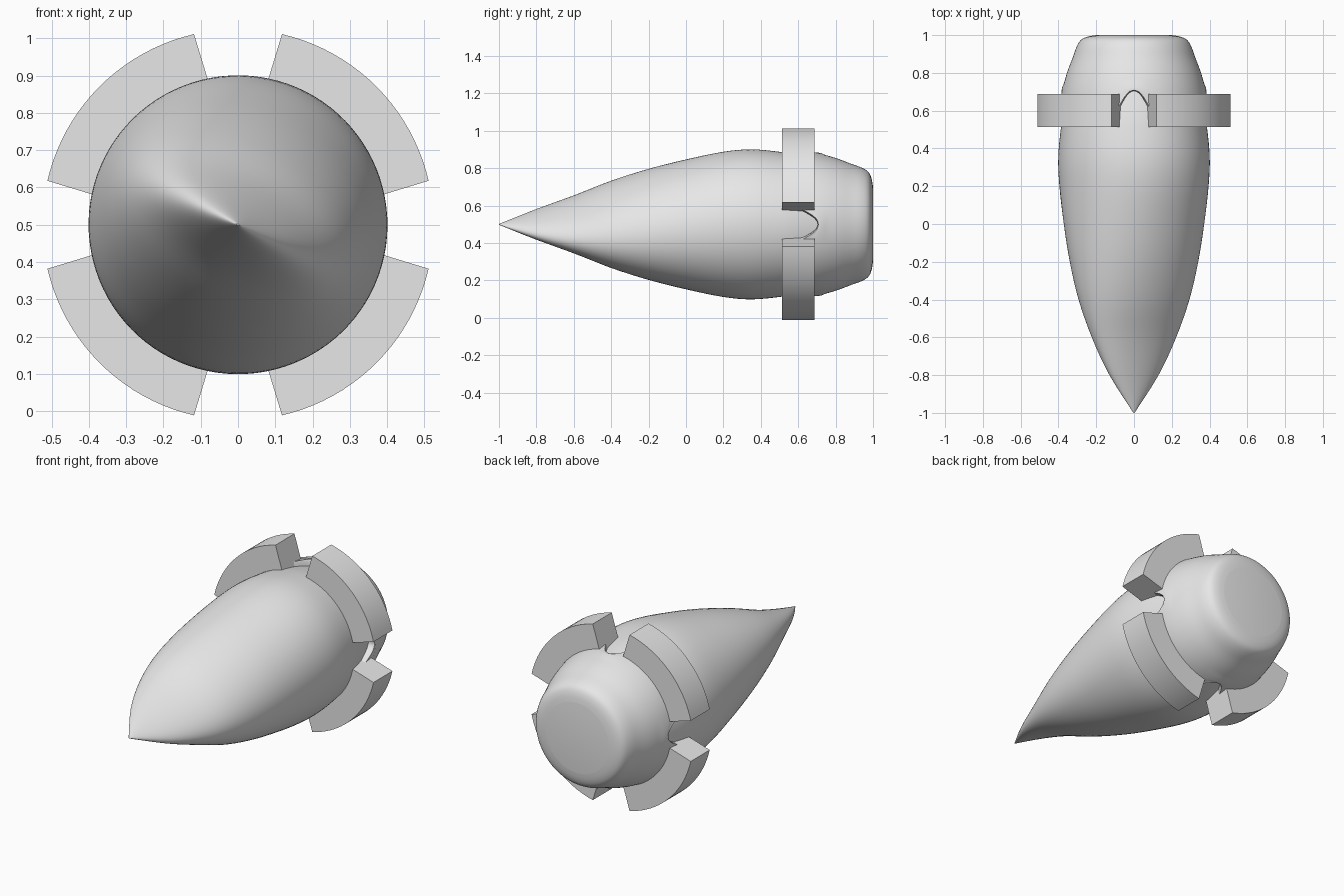
import bpy, bmesh, math

if "Cube" in bpy.data.objects:
    bpy.data.objects.remove(bpy.data.objects["Cube"])

CZ = 0.5          # height of the long axis
SEG = 96

grey = bpy.data.materials.new("plain_grey")
grey.diffuse_color = (0.8, 0.8, 0.8, 1)
grey.use_nodes = True
grey.node_tree.nodes["Principled BSDF"].inputs["Base Color"].default_value = grey.diffuse_color


def interp(table, t):
    """Smooth (Catmull-Rom) interpolation of rows along their index."""
    i = min(int(t), len(table) - 2)
    f = t - i
    p = [table[max(0, min(len(table) - 1, i + k))] for k in (-1, 0, 1, 2)]
    return [0.5 * (2 * b + (c - a) * f + (2 * a - 5 * b + 4 * c - d) * f * f
                   + (3 * b - a - 3 * c + d) * f ** 3) for a, b, c, d in zip(*p)]


def finish(bm, name, angle):
    bmesh.ops.recalc_face_normals(bm, faces=bm.faces)
    me = bpy.data.meshes.new(name)
    bm.to_mesh(me)
    bm.free()
    ob = bpy.data.objects.new(name, me)
    bpy.context.collection.objects.link(ob)
    me.materials.append(grey)
    bpy.ops.object.select_all(action='DESELECT')
    ob.select_set(True)
    bpy.context.view_layer.objects.active = ob
    bpy.ops.object.shade_smooth_by_angle(angle=math.radians(angle))
    return ob


def skin(bm, rings, closed=True):
    rows = [[bm.verts.new(p) for p in r] for r in rings]
    n = len(rows[0])
    for a, b in zip(rows, rows[1:]):
        for i in range(n if closed else n - 1):
            j = (i + 1) % n
            bm.faces.new((a[i], a[j], b[j], b[i]))
    return rows


# Pointed nose body: (y, long radius, short radius), flattened toward the tip
body = [(-1, 0.003, 0.002), (-0.8, .143, .056), (-0.6, .243, .122), (-0.4, .312, .208),
        (-0.2, .354, .28), (0, .38, .338), (0.2, .397, .386), (0.35, .401, .401),
        (0.5, .388, .388), (0.6, .37, .37), (0.72, .34, .34)]
tilt = math.radians(-27)
rings = []
for k in range((len(body) - 1) * 4 + 1):
    y, a, b = interp(body, k / 4)
    ring = []
    for i in range(SEG):
        t = 2 * math.pi * i / SEG
        u, v = a * math.cos(t), b * math.sin(t)
        ring.append((u * math.cos(tilt) - v * math.sin(tilt), y,
                     CZ + u * math.sin(tilt) + v * math.cos(tilt)))
    rings.append(ring)
bm = bmesh.new()
rows = skin(bm, rings)
bm.faces.new(rows[0])
bm.faces.new(rows[-1])
finish(bm, "nose_body", 40)

# Rear cup: front rim scalloped between the fins
cup = [(0.70, .383), (0.80, .355), (0.88, .325), (0.94, .303), (0.975, .28), (0.992, .245), (1.0, .20)]


def rim_y(t):
    d = abs((math.degrees(t) + 45) % 90 - 45)
    return 0.55 + (0.15 * math.cos(math.radians(d / 16 * 90)) if d < 16 else 0)


N = 144
angles = [2 * math.pi * i / N for i in range(N)]
rings = []


def cup_ring(fy, fr):
    rings.append([(fr(t) * math.cos(t), fy(t), CZ + fr(t) * math.sin(t)) for t in angles])


def front_r(y):
    return 0.383 + 0.014 * min(1, (0.70 - y) / 0.15)


cup_ring(lambda t: rim_y(t) + .01, lambda t: .325)
cup_ring(lambda t: rim_y(t) + .005, lambda t: front_r(rim_y(t)) - .014)
for s in (0, .25, .5, .75):
    cup_ring(lambda t: rim_y(t) + s * (.73 - rim_y(t)) + (.012 if s == 0 else 0),
             lambda t: front_r(rim_y(t) + s * (.73 - rim_y(t))))
for k in range(2, (len(cup) - 1) * 4 + 1):
    y, r = interp(cup, k / 4)
    cup_ring(lambda t: y, lambda t: r)
bm = bmesh.new()
rows = skin(bm, rings)
bm.faces.new(rows[-1])
finish(bm, "rear_cup", 35)

# Four curved fins around the cup
Y0, Y1, R0, R1 = 0.513, 0.687, 0.35, 0.525
STEPS = 20
for q in range(4):
    rings = []
    for k in range(STEPS + 1):
        f = k / STEPS
        ring = []
        for r, y, start in ((R0, Y0, 11), (R1, Y0, 13), (R1, Y1, 13), (R0, Y1, 11)):
            t = math.radians(90 * q + start + (90 - 2 * start) * f)
            ring.append((r * math.cos(t), y, CZ + r * math.sin(t)))
        rings.append(ring)
    bm = bmesh.new()
    rows = skin(bm, rings)
    bm.faces.new(rows[0])
    bm.faces.new(rows[-1])
    # round the outer edges and the ends
    sharp = [e for e in bm.edges if e.calc_face_angle(0) > math.radians(40)]
    bmesh.ops.bevel(bm, geom=sharp, offset=0.024, segments=4, profile=0.5,
                    affect='EDGES', clamp_overlap=True)
    finish(bm, "fin_%d" % (q + 1), 50)
